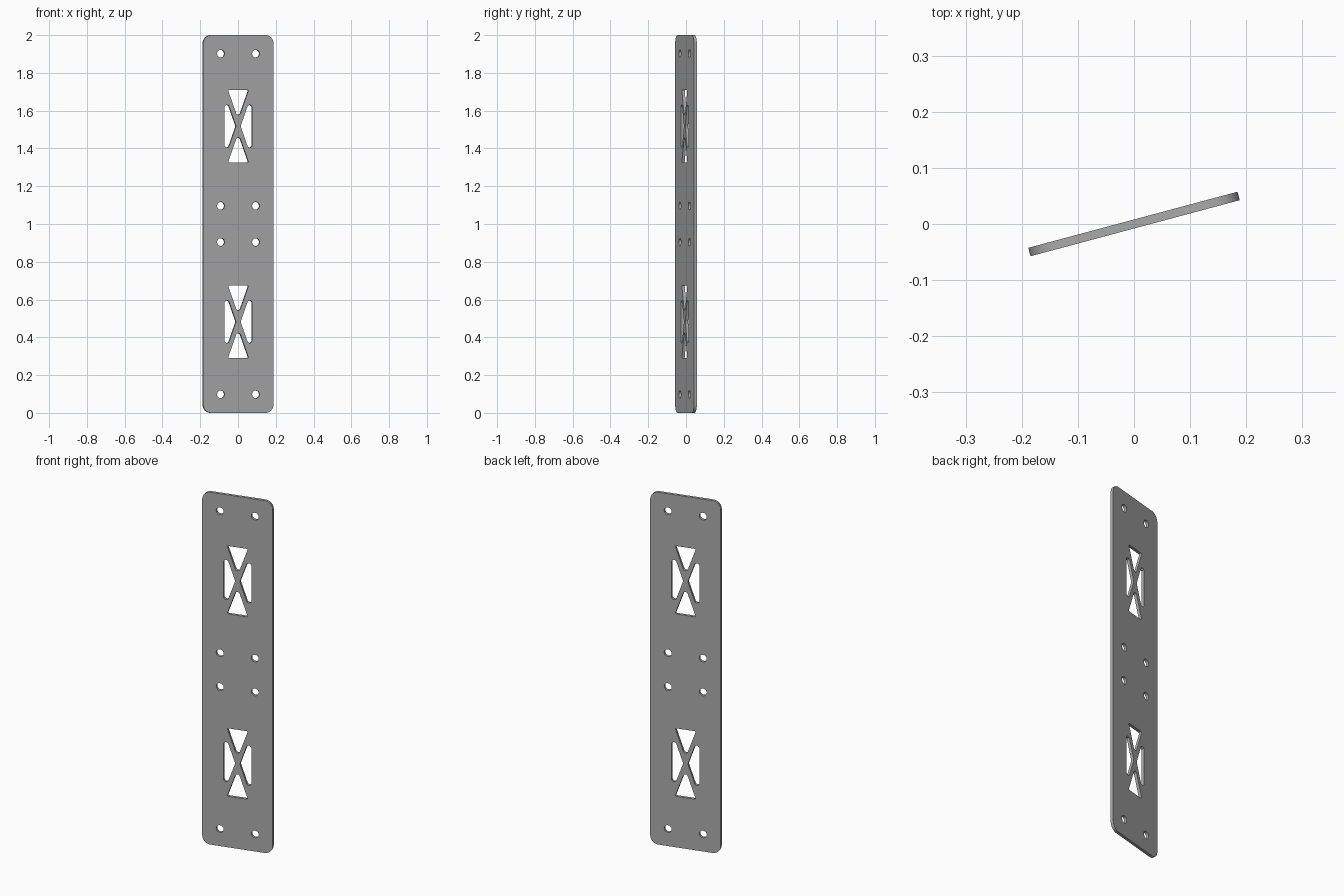
import bpy
import bmesh
import math
from mathutils import Vector, Matrix

cube = bpy.data.objects.get("Cube")
if cube:
    bpy.data.objects.remove(cube, do_unlink=True)

HALF_W, HALF_H, THICK = 0.193, 1.0, 0.0155


def fillet(corners, steps=8):
    """Outline of a convex polygon given as (x, y, corner radius), with rounded corners."""
    out = []
    for i, (x, y, r) in enumerate(corners):
        p = Vector((x, y))
        a = (Vector(corners[i - 1][:2]) - p).normalized()
        b = (Vector(corners[(i + 1) % len(corners)][:2]) - p).normalized()
        half = a.angle(b) / 2
        centre = p + (a + b).normalized() * (r / math.sin(half))
        reach = r / math.tan(half)
        start, end = p + a * reach - centre, p + b * reach - centre
        for k in range(steps + 1):
            t = k / steps
            d = (start * (1 - t) + end * t).normalized() * r
            out.append(centre + d)
    return out


def circle(x, y, r, n=32):
    return [Vector((x + r * math.cos(2 * math.pi * i / n),
                    y + r * math.sin(2 * math.pi * i / n))) for i in range(n)]


# Plate outline
loops = [fillet([(-HALF_W, -HALF_H, 0.045), (HALF_W, -HALF_H, 0.045),
                 (HALF_W, HALF_H, 0.045), (-HALF_W, HALF_H, 0.045)])]

# Screw holes
for z in (-0.902, -0.096, 0.096, 0.902):
    for x in (-0.096, 0.096):
        loops.append(circle(x, z, 0.0205))

# Cutouts: four triangles that leave an X-shaped brace
SLOPE, GAP, R = 0.36, 0.0125, 0.013
TOP, SIDE = 0.193, 0.0756
top_half = SLOPE * TOP - GAP
side_half = (SIDE - GAP) / SLOPE
for cz in (-0.5175, 0.5175):
    for s in (-1, 1):
        loops.append(fillet([(0, cz + s * GAP / SLOPE, R),
                             (top_half, cz + s * TOP, 0.005),
                             (-top_half, cz + s * TOP, 0.005)]))
        loops.append(fillet([(s * GAP, cz, R),
                             (s * SIDE, cz + side_half, R),
                             (s * SIDE, cz - side_half, R)]))

# Filled and extruded profile
curve = bpy.data.curves.new("plate_profile", 'CURVE')
curve.dimensions = '2D'
curve.fill_mode = 'BOTH'
curve.extrude = THICK / 2
for loop in loops:
    spline = curve.splines.new('POLY')
    spline.points.add(len(loop) - 1)
    for point, co in zip(spline.points, loop):
        point.co = (co.x, co.y, 0, 1)
    spline.use_cyclic_u = True
plate = bpy.data.objects.new("mounting_plate", curve)
bpy.context.collection.objects.link(plate)
bpy.ops.object.select_all(action='DESELECT')
plate.select_set(True)
bpy.context.view_layer.objects.active = plate
bpy.ops.object.convert(target='MESH')
plate = bpy.context.object
plate.name = "mounting_plate"

# Weld, then stand the plate upright, turned about the vertical axis
bm = bmesh.new()
bm.from_mesh(plate.data)
bmesh.ops.remove_doubles(bm, verts=bm.verts, dist=1e-5)
bmesh.ops.recalc_face_normals(bm, faces=bm.faces)
bm.transform(Matrix.Translation((0, 0, HALF_H))
             @ Matrix.Rotation(math.radians(15), 4, 'Z')
             @ Matrix.Rotation(math.radians(90), 4, 'X'))
bm.to_mesh(plate.data)
bm.free()
bpy.ops.object.shade_smooth_by_angle(angle=math.radians(30))

# Grey metal
grey = bpy.data.materials.new("plain_grey")
grey.use_nodes = True
colour = (0.4, 0.4, 0.4, 1)
grey.diffuse_color = colour
grey.node_tree.nodes["Principled BSDF"].inputs["Base Color"].default_value = colour
plate.data.materials.clear()
plate.data.materials.append(grey)
